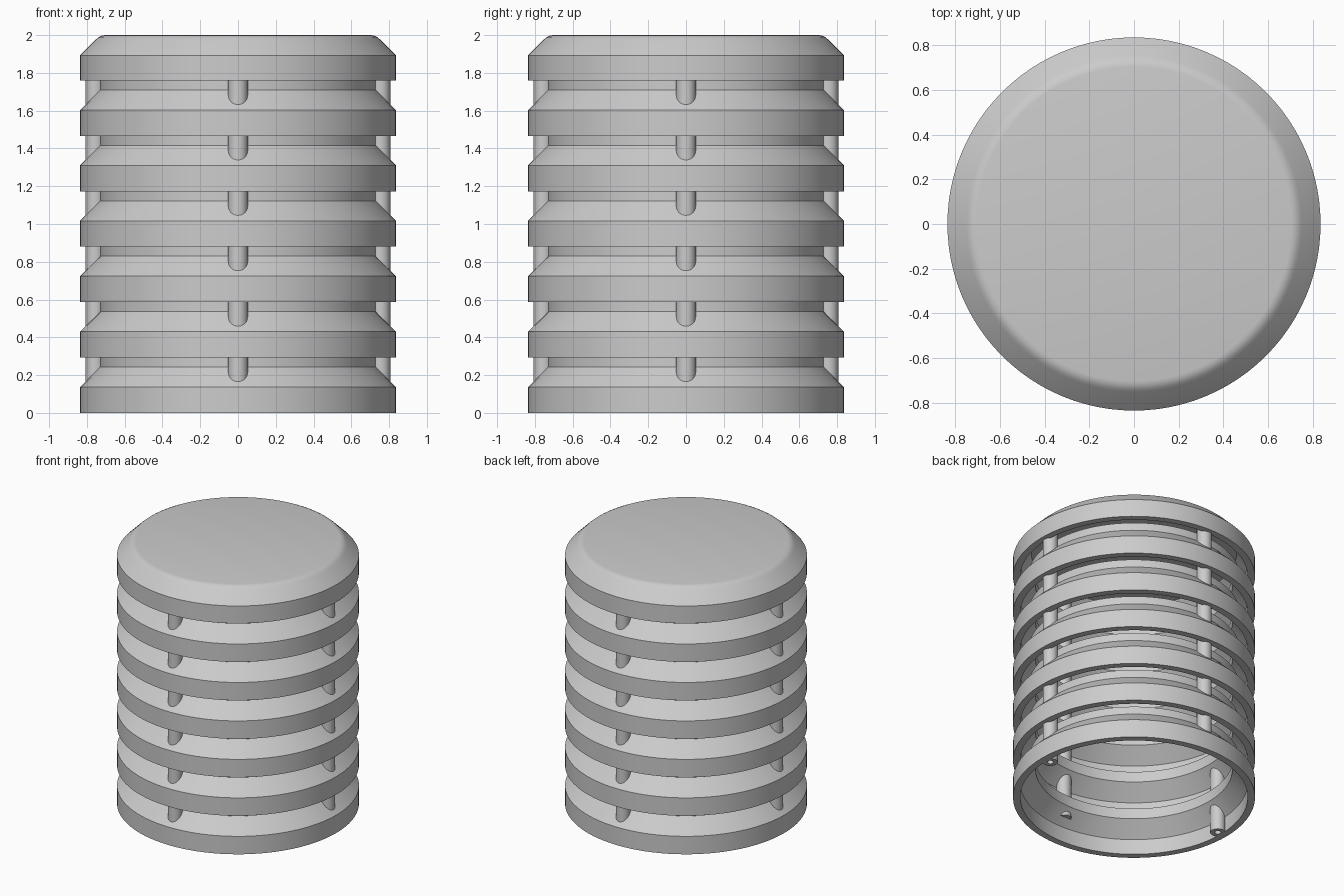
import bpy, bmesh, math
from mathutils import Matrix

if "Cube" in bpy.data.objects:
    bpy.data.objects.remove(bpy.data.objects["Cube"])

PITCH = 0.2933
RINGS = 7
R = 0.836          # outer radius of the louvres

grey = bpy.data.materials.new("light grey plastic")
grey.use_nodes = True
grey.diffuse_color = (0.6, 0.6, 0.6, 1)
grey.node_tree.nodes["Principled BSDF"].inputs["Base Color"].default_value = (0.6, 0.6, 0.6, 1)


def lathe(name, profile, z=0.0, closed=True, steps=96, centre=(0, 0)):
    """Spin a (radius, height) profile around a vertical axis."""
    bm = bmesh.new()
    verts = [bm.verts.new((r, 0, h)) for r, h in profile]
    edges = [bm.edges.new(p) for p in zip(verts, verts[1:])]
    if closed:
        edges.append(bm.edges.new((verts[-1], verts[0])))
    bmesh.ops.spin(bm, geom=verts + edges, cent=(0, 0, 0), axis=(0, 0, 1),
                   angle=math.tau, steps=steps, use_duplicate=False)
    bmesh.ops.remove_doubles(bm, verts=bm.verts, dist=0.0005)
    bmesh.ops.recalc_face_normals(bm, faces=bm.faces)
    bm.transform(Matrix.Translation((centre[0], centre[1], z)))
    mesh = bpy.data.meshes.new(name)
    bm.to_mesh(mesh)
    bm.free()
    obj = bpy.data.objects.new(name, mesh)
    bpy.context.collection.objects.link(obj)
    mesh.materials.append(grey)
    bpy.context.view_layer.objects.active = obj
    obj.select_set(True)
    bpy.ops.object.shade_smooth_by_angle(angle=math.radians(30))
    obj.select_set(False)
    return obj


# Louvre rings: skirt, sloped shoulder and upright collar
louvre = [(R, 0), (R, 0.137), (0.73, 0.243), (0.73, 0.302),
          (0.68, 0.302), (0.68, 0.222), (0.786, 0.116), (0.786, 0)]
for i in range(RINGS - 1):
    lathe(f"louvre_ring_{i + 1}", louvre, i * PITCH)

# Closed cap with a softened top edge
cap = [(0, 0.24), (0.705, 0.24), (0.722, 0.237), (0.738, 0.229), (0.752, 0.217),
       (R, 0.133), (R, 0), (0.786, 0), (0.786, 0.116), (0.71, 0.192), (0, 0.192)]
lathe("cap", cap, 1.76, closed=False)

# Four spacer rods with a screw hole in the lower end
for name, x, y, base in (("left", 1, 0, 0), ("right", -1, 0, 0),
                         ("front", 0, -1, 0.165), ("back", 0, 1, 0.165)):
    rod = [(0, base + 0.1), (0.022, base + 0.1), (0.022, base),
           (0.052, base), (0.052, 1.89), (0, 1.89)]
    lathe(f"{name}_spacer_rod", rod, closed=False, steps=24,
          centre=(x * 0.755, y * 0.755))
